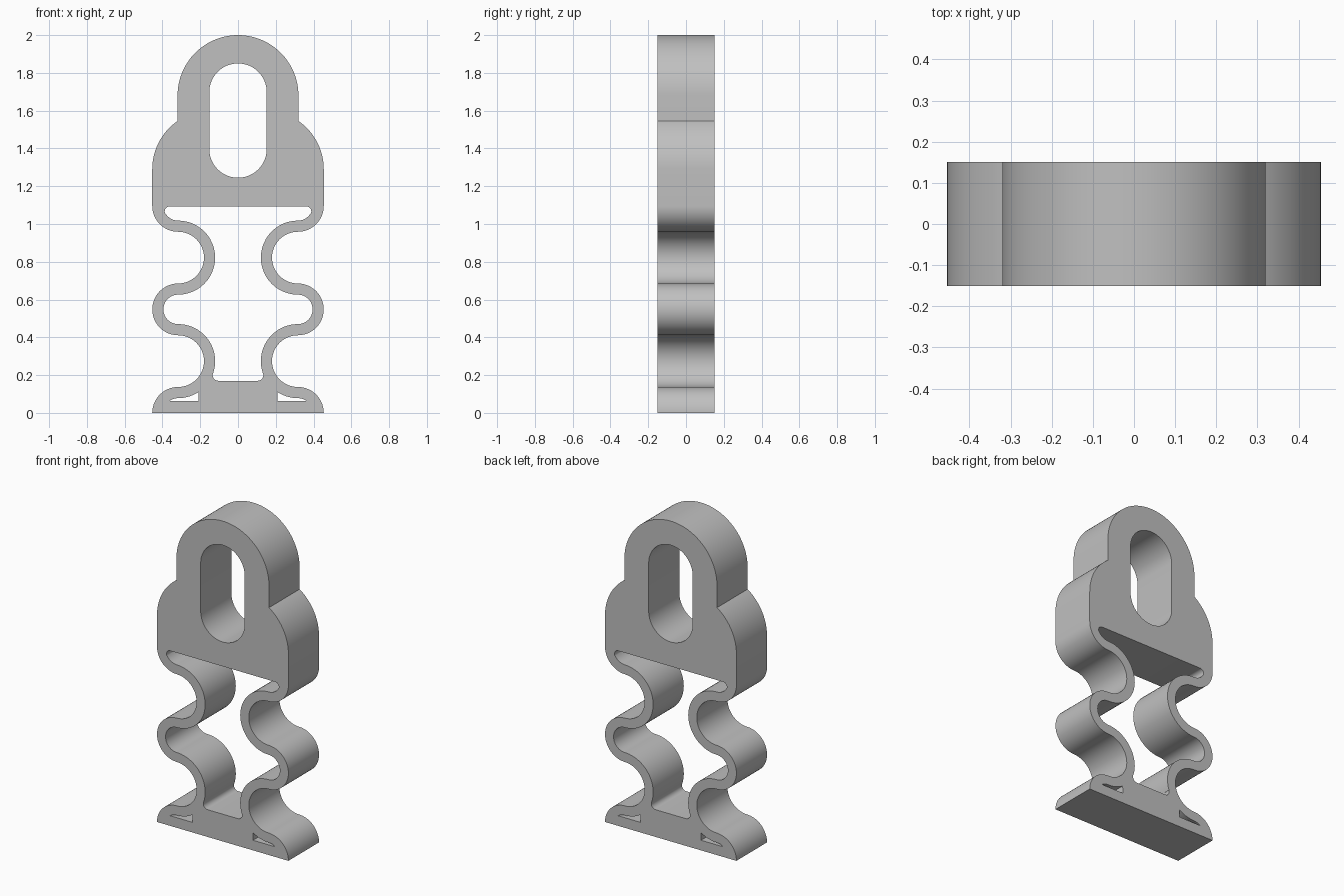
import bpy, bmesh
from math import sin, cos, radians

cube = bpy.data.objects.get("Cube")
if cube:
    bpy.data.objects.remove(cube, do_unlink=True)

DEPTH = 0.302
R = 0.137            # outer radius of each bend
T = 0.059            # spring wall thickness
CX = 0.317           # x of all bend centres
SMALL, BIG = R - T, R + T


def arc(x, z, r, start, end, n=24):
    """Points along an arc, angles in degrees."""
    angles = [radians(start + (end - start) * i / n) for i in range(n + 1)]
    return [(x + r * cos(a), z + r * sin(a)) for a in angles]


def mirrored(half):
    """Close a right-hand profile with its mirror image."""
    return half + [(-x, z) for x, z in reversed(half)]


# Outer outline: foot, waves of the spring, shoulder and rounded head
outer = [(CX + R, 0)] + arc(CX, 0, R, 0, 90)
outer += arc(CX, 2 * R, R, 270, 90)
outer += arc(CX, 4 * R, R, -90, 90)
outer += arc(CX, 6 * R, R, 270, 90)
outer += arc(CX, 8 * R, R, -90, 0)
outer += arc(0.144, 1.29, 0.31, 0, 55.4)
outer += arc(0, 1.68, 0.32, 0, 90, 32)

# Cavity between the springs, with filleted floor and roof corners
cavity = arc(0.104, 0.2, 0.03, -90, 19, 10)
cavity += arc(CX, 2 * R, BIG, 199, 90)
cavity += arc(CX, 4 * R, SMALL, -90, 90)
cavity += arc(CX, 6 * R, BIG, 270, 90)
cavity += arc(CX, 8 * R, SMALL, -90, -30, 12)
cavity += arc(0.362, 1.067, 0.026, -30, 90, 10)

# Eyelet slot in the head
slot = arc(0, 1.397, 0.152, -90, 0) + arc(0, 1.698, 0.152, 0, 90)

# Small pocket in each foot
pocket = [(0.209, 0.063)] + arc(CX, 2 * R, BIG, 237, 270, 10)
pocket += arc(CX, 0, SMALL, 90, 54, 8)

loops = [mirrored(outer), mirrored(cavity), mirrored(slot),
         pocket, [(-x, z) for x, z in pocket]]

# Fill the flat profile
bm = bmesh.new()
for loop in loops:
    verts = [bm.verts.new((x, 0, z)) for x, z in loop]
    for a, b in zip(verts, verts[1:] + verts[:1]):
        bm.edges.new((a, b))
bmesh.ops.remove_doubles(bm, verts=bm.verts[:], dist=0.0005)
bmesh.ops.triangle_fill(bm, edges=bm.edges[:], use_beauty=True, normal=(0, -1, 0))
bmesh.ops.recalc_face_normals(bm, faces=bm.faces[:])
mesh = bpy.data.meshes.new("spring_hanger")
bm.to_mesh(mesh)
bm.free()

body = bpy.data.objects.new("spring_hanger", mesh)
bpy.context.collection.objects.link(body)
bpy.ops.object.select_all(action="DESELECT")
body.select_set(True)
bpy.context.view_layer.objects.active = body

# Thicken the profile evenly about its middle plane
solid = body.modifiers.new("Thickness", "SOLIDIFY")
solid.thickness = DEPTH
solid.offset = 0
bpy.ops.object.modifier_apply(modifier=solid.name)
bpy.ops.object.shade_smooth_by_angle(angle=radians(30))

# Plain grey plastic
grey = bpy.data.materials.new("plain grey")
grey.use_nodes = True
colour = (0.527, 0.527, 0.527, 1)
grey.diffuse_color = colour
grey.node_tree.nodes["Principled BSDF"].inputs["Base Color"].default_value = colour
mesh.materials.append(grey)
